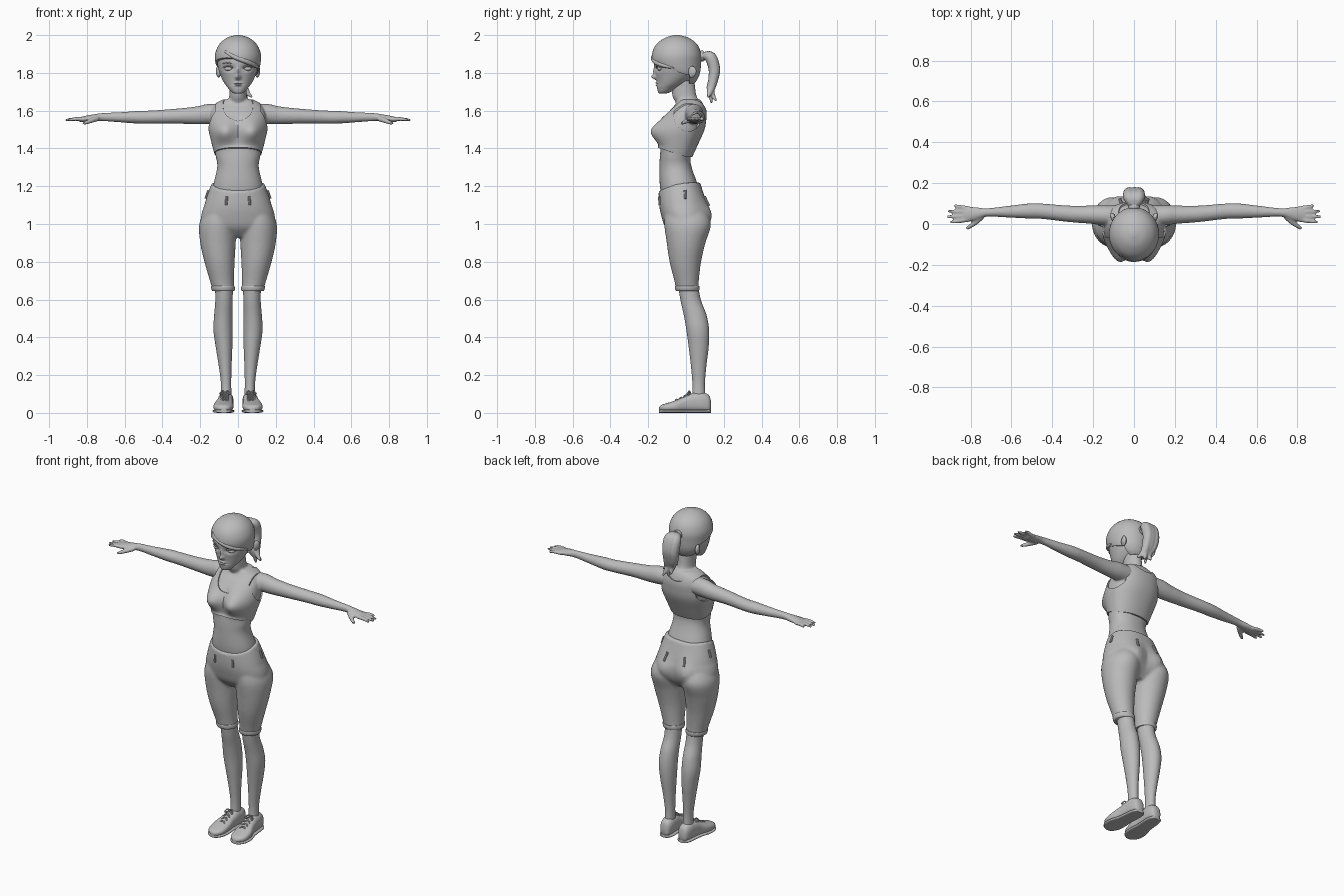
import bpy, bmesh
from math import cos, sin, pi, exp
from mathutils import Vector, Matrix

if "Cube" in bpy.data.objects:
    bpy.data.objects.remove(bpy.data.objects["Cube"])

clay = bpy.data.materials.new("clay_grey")
clay.use_nodes = True
clay.diffuse_color = (0.5, 0.5, 0.5, 1)
clay.node_tree.nodes["Principled BSDF"].inputs["Base Color"].default_value = (0.5, 0.5, 0.5, 1)


def smooth_path(rows, steps):
    """Catmull-Rom through rows of equal length."""
    out = []
    for i in range(len(rows) - 1):
        p = [Vector(rows[min(max(i + k, 0), len(rows) - 1)]) for k in (-1, 0, 1, 2)]
        for s in range(steps):
            t = s / steps
            out.append(p[1] + (p[2] - p[0]) * t / 2 + (p[0] * 2 - p[1] * 5 + p[2] * 4 - p[3]) * t * t / 2
                       + (p[1] * 3 - p[0] - p[2] * 3 + p[3]) * t ** 3 / 2)
    return out + [Vector(rows[-1])]


def skin_rings(bm, rings):
    vs = [[bm.verts.new(p) for p in r] for r in rings]
    n = len(vs[0])
    faces = [bm.faces.new((a[i], a[(i + 1) % n], b[(i + 1) % n], b[i]))
             for a, b in zip(vs, vs[1:]) for i in range(n)]
    faces += [bm.faces.new(vs[0]), bm.faces.new(vs[-1])]
    bmesh.ops.recalc_face_normals(bm, faces=faces)


def loft(bm, rows, axis="z", side=1, n=48, steps=6, power=1.0, grow=0.0, deform=None):
    """Rows: position on axis, centre, half width, then near and far limit."""
    rings = []
    for t, c, r, lo, hi in smooth_path([Vector(r) for r in rows], steps):
        ring = []
        for i in range(n):
            u, v = cos(2 * pi * i / n), sin(2 * pi * i / n)
            u, v = [abs(k) ** power * (1 if k > 0 else -1) for k in (u, v)]
            a = c + (r + grow) * u
            b = (lo + hi) / 2 + ((hi - lo) / 2 + grow) * v
            p = Vector({"z": (a, b, t), "x": (t, b, a), "y": (a, t, b)}[axis])
            if deform:
                p = deform(p)
            ring.append(Vector((p.x * side, p.y, p.z)))
        rings.append(ring)
    skin_rings(bm, rings)


def tube(bm, rows, side=1, n=12, steps=5):
    """Round tube through rows of x, y, z, radius."""
    pts = smooth_path(rows, steps)
    rings = []
    for i, p in enumerate(pts):
        d = (pts[min(i + 1, len(pts) - 1)] - pts[max(i - 1, 0)]).to_3d().normalized()
        ref = Vector((1, 0, 0)) if abs(d.x) < 0.7 else Vector((0, 0, 1))
        a = d.cross(ref).normalized()
        b = d.cross(a)
        ring = [p.to_3d() + (a * cos(2 * pi * k / n) + b * sin(2 * pi * k / n)) * p.w for k in range(n)]
        rings.append([Vector((q.x * side, q.y, q.z)) for q in ring])
    skin_rings(bm, rings)


def ball(bm, centre, radii, side=1):
    m = Matrix.Translation((centre[0] * side, centre[1], centre[2])) @ Matrix.Diagonal((*radii, 1))
    bmesh.ops.create_uvsphere(bm, u_segments=32, v_segments=20, radius=1, matrix=m)


def finish(bm, name, voxel=0, relax=0, cutters=(), angle=0.7):
    me = bpy.data.meshes.new(name)
    bm.to_mesh(me)
    bm.free()
    ob = bpy.data.objects.new(name, me)
    bpy.context.collection.objects.link(ob)
    me.materials.append(clay)
    bpy.ops.object.select_all(action="DESELECT")
    bpy.context.view_layer.objects.active = ob
    ob.select_set(True)
    if voxel:
        m = ob.modifiers.new("blend", "REMESH")
        m.mode, m.voxel_size = "VOXEL", voxel
        m = ob.modifiers.new("relax", "SMOOTH")
        m.factor, m.iterations = 0.5, relax
    for c in cutters:
        m = ob.modifiers.new("cut", "BOOLEAN")
        m.operation, m.object, m.solver = "DIFFERENCE", c, "EXACT"
    for m in list(ob.modifiers):
        bpy.ops.object.modifier_apply(modifier=m.name)
    for c in cutters:
        bpy.data.objects.remove(c)
    bpy.ops.object.shade_smooth_by_angle(angle=angle)
    return ob


def bump(a, wa, b, wb):
    return exp(-(a / wa) ** 2 - (b / wb) ** 2)


# Torso shape shared by body and top
def bust(p):
    if p.y < -0.02:
        p.y -= 0.062 * bump(abs(p.x) - 0.075, 0.06, p.z - 1.49, 0.062)
    return p


torso = [(1.1, 0, .14, -.12, .09), (1.2, 0, .132, -.138, .065), (1.3, 0, .11, -.14, .03),
         (1.36, 0, .118, -.138, .025), (1.42, 0, .13, -.13, .055), (1.5, 0, .148, -.125, .09),
         (1.56, 0, .148, -.11, .1), (1.6, 0, .14, -.085, .1), (1.635, 0, .115, -.055, .09),
         (1.66, 0, .07, -.045, .075)]
neck = [(1.56, 0, .06, -.06, .08), (1.63, 0, .055, -.052, .08), (1.68, 0, .046, -.072, .055),
        (1.76, 0, .046, -.08, .045)]
arm = [(.08, 1.585, .05, -.01, .09), (.16, 1.582, .053, -.005, .092), (.22, 1.575, .047, .002, .09),
       (.32, 1.571, .04, .01, .09), (.45, 1.566, .035, .025, .1), (.52, 1.565, .034, .027, .1),
       (.62, 1.565, .027, .032, .088), (.72, 1.566, .021, .036, .077), (.78, 1.56, .018, .018, .083),
       (.83, 1.554, .014, .01, .086), (.845, 1.553, .008, .015, .08)]
bm = bmesh.new()
loft(bm, torso, power=.9, deform=bust)
loft(bm, neck)
for s in (1, -1):
    loft(bm, arm, "x", s)
    for y0, tx, ty in ((.02, .9, .008), (.04, .917, .035), (.059, .912, .063), (.077, .88, .092)):
        tube(bm, [(.81, y0, 1.554, .011), (.86, (y0 + ty) / 2, 1.556, .0105), (tx, ty, 1.549, .007)], s)
    tube(bm, [(.745, .035, 1.558, .014), (.78, .005, 1.546, .013), (.82, -.024, 1.531, .008)], s)
finish(bm, "upper_body", .006, 4)


# Sports top, cut at neck and armholes
def hem(p):
    if p.z < 1.42:
        p.z += (1.42 - p.z) * .75 * min(max(-p.y / .14, 0), 1)
    return bust(p)


bm = bmesh.new()
ball(bm, (0, -.09, 1.66), (.088, .13, .12))
ball(bm, (0, .07, 1.69), (.085, .13, .085))
neck_cut = finish(bm, "neck_cutter", .008, 1)
cutters = [neck_cut]
for s in (1, -1):
    bm = bmesh.new()
    loft(bm, [(.118, 1.575, .085, -.065, .085), (.3, 1.575, .085, -.065, .085)], "x", s, steps=1)
    cutters.append(finish(bm, "arm_cutter"))
for c in cutters:
    c.hide_render = True
bm = bmesh.new()
loft(bm, [(1.355, 0, .117, -.138, .025)] + torso[4:], power=.9, grow=.008, deform=hem)
finish(bm, "sports_top", cutters=cutters)


# Shorts: hips and thighs blended together
def waistline(p):
    if p.z > 1.1:
        p.z += (p.z - 1.1) / .07 * (.2 * (p.y + .13) + .9 * p.x * p.x)
    if p.y > 0:
        p.y += .03 * bump(abs(p.x) - .085, .06, p.z - 1.04, .08)
    return p


hips = [(1.175, 0, .14, -.145, .075), (1.1, 0, .178, -.142, .108), (1.04, 0, .195, -.13, .115),
        (.98, 0, .19, -.108, .1), (.93, 0, .1, -.06, .06)]
thigh = [(1.08, .095, .075, -.11, .1), (1.0, .106, .099, -.115, .132), (.9, .106, .094, -.102, .103),
         (.8, .098, .08, -.087, .08), (.7, .085, .064, -.062, .068), (.648, .077, .057, -.052, .066)]
bm = bmesh.new()
loft(bm, hips, deform=waistline, power=.92)
for s in (1, -1):
    loft(bm, thigh, side=s)
shorts = finish(bm, "shorts", .008, 6)

bm = bmesh.new()
for s in (1, -1):
    loft(bm, [(.672, .08, .061, -.057, .07), (.666, .08, .063, -.059, .072), (.65, .078, .061, -.056, .07),
              (.645, .077, .057, -.052, .066)], side=s, steps=2)
finish(bm, "shorts_cuffs")

# Belt loops resting on the shorts
bm = bmesh.new()
for s in (1, -1):
    for x, y, z in ((.075, -.2, 1.12), (.2, .0, 1.17), (.075, .2, 1.165)):
        rows = []
        for k in range(4):
            ok, p, nrm, _ = shorts.closest_point_on_mesh((x, y, z + .025 - k * .017))
            rows.append((*(p + nrm * .003), .007))
        tube(bm, rows, s, n=8)
finish(bm, "belt_loops")

# Lower legs
calf = [(.7, .075, .048, -.045, .06), (.6, .074, .046, -.03, .078), (.52, .077, .049, -.012, .108),
        (.44, .079, .051, .002, .122), (.35, .074, .044, .014, .12), (.25, .068, .034, .026, .108),
        (.15, .063, .027, .034, .1), (.05, .063, .03, .03, .105)]
bm = bmesh.new()
for s in (1, -1):
    loft(bm, calf, side=s)
finish(bm, "lower_legs")

# Shoes with soles and laces
shoe = [(.132, .062, .014, .02, .06), (.122, .062, .03, .004, .092), (.09, .063, .039, .003, .108),
        (.04, .066, .041, .004, .106), (0, .07, .043, .004, .09), (-.05, .076, .052, .004, .068),
        (-.1, .078, .05, .006, .052), (-.13, .077, .034, .01, .042), (-.142, .076, .014, .016, .03)]
sole = [(t, c, r + .004, 0, .018) for t, c, r, _, _ in shoe]
bm, soles, laces = bmesh.new(), bmesh.new(), bmesh.new()
for s in (1, -1):
    loft(bm, shoe, "y", s, power=.8)
    loft(soles, sole, "y", s, power=.6)
    for k in range(4):
        y, z = .02 - .023 * k, .1 - .011 * k
        for d in (.01, -.01):
            tube(laces, [(.05, y + d, z - .006, .004), (.072, y, z + .004, .004), (.092, y - d, z - .008, .004)], s, 8)
    for d in (-1, 1):
        tube(laces, [(.07, .022, .106, .004), (.07 + d * .014, .018, .115, .004), (.07 + d * .026, .006, .1, .004),
                     (.07 + d * .012, .012, .1, .004)], s, 8)
finish(bm, "shoes")
finish(soles, "shoe_soles")
finish(laces, "shoe_laces")


# Face with nose, eye sockets, lips and chin
def features(p):
    if p.y < -.06:
        ax = abs(p.x)
        p.y -= .024 * bump(ax, .013, p.z - 1.778, .013) + .010 * bump(ax, .01, p.z - 1.805, .022)
        p.y += .013 * bump(ax - .046, .026, p.z - 1.823, .016)
        p.y -= .008 * bump(ax, .02, p.z - 1.746, .005) + .008 * bump(ax, .018, p.z - 1.734, .005)
        p.y += .004 * bump(ax, .026, p.z - 1.74, .002)
    return p


face = [(1.69, 0, .012, -.138, -.11), (1.697, 0, .032, -.147, -.085), (1.72, 0, .053, -.153, -.045),
        (1.745, 0, .072, -.153, -.005), (1.78, 0, .09, -.158, .035), (1.82, 0, .104, -.166, .06),
        (1.87, 0, .108, -.168, .065), (1.93, 0, .095, -.15, .05), (1.97, 0, .05, -.1, .0)]
bm = bmesh.new()
loft(bm, face, n=128, steps=14, deform=features)
finish(bm, "head")

bm, lids, ears = bmesh.new(), bmesh.new(), bmesh.new()
for s in (1, -1):
    ball(bm, (.047, -.137, 1.822), (.025, .014, .012), s)
    tube(lids, [(.02, -.15, 1.818, .003), (.035, -.155, 1.833, .004), (.055, -.151, 1.836, .004),
                (.078, -.129, 1.828, .003)], s, 8)
    tube(lids, [(.022, -.162, 1.846, .003), (.05, -.156, 1.854, .004), (.08, -.136, 1.85, .003)], s, 8)
    ball(ears, (.102, .032, 1.805), (.011, .02, .032), s)
    ball(ears, (.109, .04, 1.808), (.009, .016, .026), s)
finish(bm, "eyes")
finish(lids, "eyelids_and_brows")
finish(ears, "ears", .004, 2)

# Hair cap with a slanted fringe
bm = bmesh.new()
bmesh.ops.create_cube(bm, size=1)
for v in bm.verts:
    v.co = (v.co.x * .5, -.3 if v.co.y < 0 else .015, 1.6 if v.co.z < 0 else 1.87)
    if v.co.z > 1.7:
        v.co.z -= .2 * v.co.x + .35 * (v.co.y + .17)
face_cut = finish(bm, "face_cutter")
face_cut.hide_render = True
cap = [(1.745, 0, .045, -.03, .045), (1.765, 0, .075, -.07, .06), (1.8, 0, .106, -.135, .074),
       (1.85, 0, .119, -.176, .08), (1.9, 0, .121, -.18, .08), (1.95, 0, .1, -.158, .06),
       (1.985, 0, .06, -.112, .015), (2.0, 0, .012, -.062, -.035)]
bm = bmesh.new()
loft(bm, cap, n=64)
finish(bm, "hair_cap", cutters=[face_cut])

# Swept fringe lock and ponytail
bm = bmesh.new()
tube(bm, [(-.07, -.148, 1.915, .008), (-.02, -.172, 1.885, .013), (.045, -.163, 1.86, .014),
          (.09, -.12, 1.84, .012), (.112, -.06, 1.825, .005)])
finish(bm, "fringe_lock", .005, 3)
bm = bmesh.new()
for dx, ex, ey, ez in ((-.022, .0, .15, 1.665), (0, .03, .135, 1.64), (.022, .075, .115, 1.67), (.008, .05, .16, 1.65)):
    tube(bm, [(0, .06, 1.885, .022), (dx * .4, .092, 1.89, .02), (dx, .13, 1.882, .031), (dx, .15, 1.82, .031),
              (dx + .005, .143, 1.76, .026), (dx * .8 + .02, .13, 1.71, .02), (ex, ey, ez, .005)])
finish(bm, "ponytail", .005, 3)
bm = bmesh.new()
tube(bm, [(0, .076, 1.887, .027), (0, .086, 1.889, .029), (0, .096, 1.89, .026)], n=20)
finish(bm, "hair_tie")
